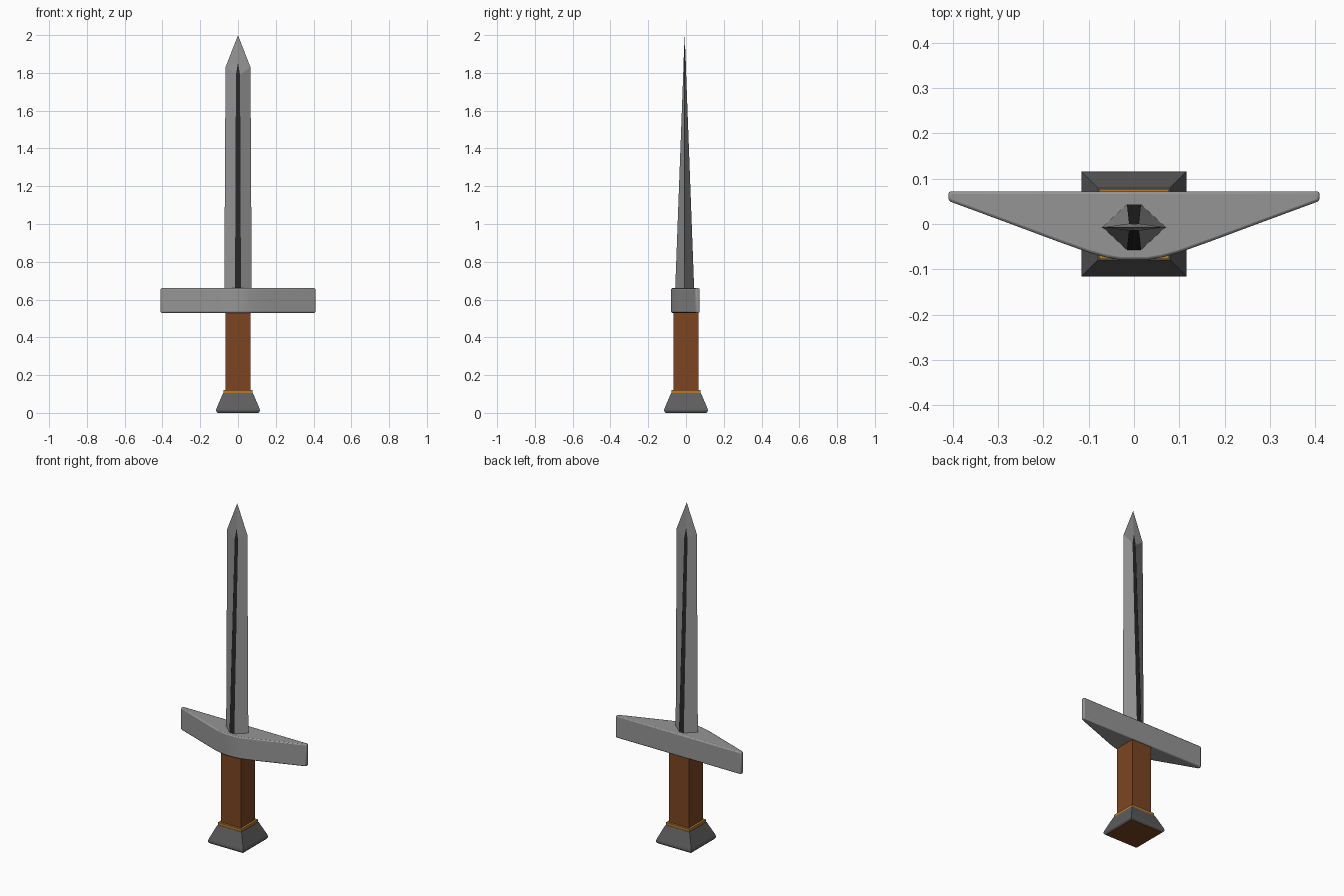
import bpy, bmesh

if "Cube" in bpy.data.objects:
    bpy.data.objects.remove(bpy.data.objects["Cube"])


def material(name, rgb):
    m = bpy.data.materials.new(name)
    m.diffuse_color = (*rgb, 1)
    m.use_nodes = True
    m.node_tree.nodes["Principled BSDF"].inputs["Base Color"].default_value = m.diffuse_color
    return m


steel = material("steel", (0.30, 0.30, 0.30))
dark = material("dark_steel", (0.02, 0.02, 0.02))
iron = material("iron", (0.11, 0.11, 0.11))
wood = material("wood", (0.20, 0.06, 0.016))
brass = material("brass", (0.46, 0.19, 0.025))


def finish(bm, name, mats):
    bmesh.ops.recalc_face_normals(bm, faces=bm.faces)
    mesh = bpy.data.meshes.new(name)
    bm.to_mesh(mesh)
    bm.free()
    for m in mats:
        mesh.materials.append(m)
    ob = bpy.data.objects.new(name, mesh)
    bpy.context.collection.objects.link(ob)
    return ob


def bevel(ob, width, segments):
    mod = ob.modifiers.new("bevel", 'BEVEL')
    mod.width, mod.segments = width, segments
    mod.limit_method = 'ANGLE'


def square_stack(name, rings, mats, base_mat=0):
    """Loft square sections given as (half width, z)."""
    bm = bmesh.new()
    loops = [[bm.verts.new((sx * h, sy * h, z))
              for sx, sy in ((-1, -1), (1, -1), (1, 1), (-1, 1))] for h, z in rings]
    bm.faces.new(loops[0]).material_index = base_mat
    bm.faces.new(loops[-1])
    for a, b in zip(loops, loops[1:]):
        for i in range(4):
            j = (i + 1) % 4
            bm.faces.new((a[i], a[j], b[j], b[i]))
    return finish(bm, name, mats)


# Pommel with wooden underside, brass collar and grip
square_stack("pommel", [(0.108, 0), (0.115, 0.008), (0.116, 0.015),
                        (0.113, 0.026), (0.079, 0.105)], [iron, wood], 1)
square_stack("collar", [(0.077, 0.10), (0.077, 0.12)], [brass])
square_stack("grip", [(0.065, 0.11), (0.065, 0.56)], [wood])

# Guard: bow-shaped outline, mirrored and extruded upward
half = [(0.41, 0.072), (0.41, 0.051), (0.28, 0.003), (0.17, -0.038),
        (0.10, -0.063), (0.06, -0.074), (0.03, -0.079)]
outline = half + [(-x, y) for x, y in reversed(half)]
bm = bmesh.new()
face = bm.faces.new([bm.verts.new((x, y, 0.53)) for x, y in outline])
ext = bmesh.ops.extrude_face_region(bm, geom=[face])
bmesh.ops.translate(bm, vec=(0, 0, 0.13),
                    verts=[v for v in ext["geom"] if isinstance(v, bmesh.types.BMVert)])
guard = finish(bm, "guard", [steel])
bevel(guard, 0.006, 2)
bpy.context.view_layer.objects.active = guard
guard.select_set(True)
bpy.ops.object.shade_smooth_by_angle()

# Blade: flattened hexagon tapering to a point, dark strip on each ridge
bm = bmesh.new()
yc = -0.007
v = lambda x, y, z: bm.verts.new((x, yc + y, z))
tip = v(0, 0, 2.0)
low = {s: v(s * 0.073, 0, 0.58) for s in (-1, 1)}
top = {s: v(s * 0.066, 0, 1.83) for s in (-1, 1)}
for side in (-1, 1):
    a = {s: v(s * 0.016, side * 0.053, 0.58) for s in (-1, 1)}
    b = {s: v(s * 0.011, side * 0.008, 1.79) for s in (-1, 1)}
    apex = v(0, side * 0.006, 1.855)
    for f in ((a[-1], a[1], b[1], b[-1]), (b[-1], b[1], apex)):
        bm.faces.new(f).material_index = 1
    for s in (-1, 1):
        bm.faces.new((low[s], a[s], b[s], top[s]))
        bm.faces.new((top[s], b[s], apex))
        bm.faces.new((top[s], apex, tip))
    bm.faces.new((low[-1], a[-1], a[1], low[1]))
finish(bm, "blade", [steel, dark])
